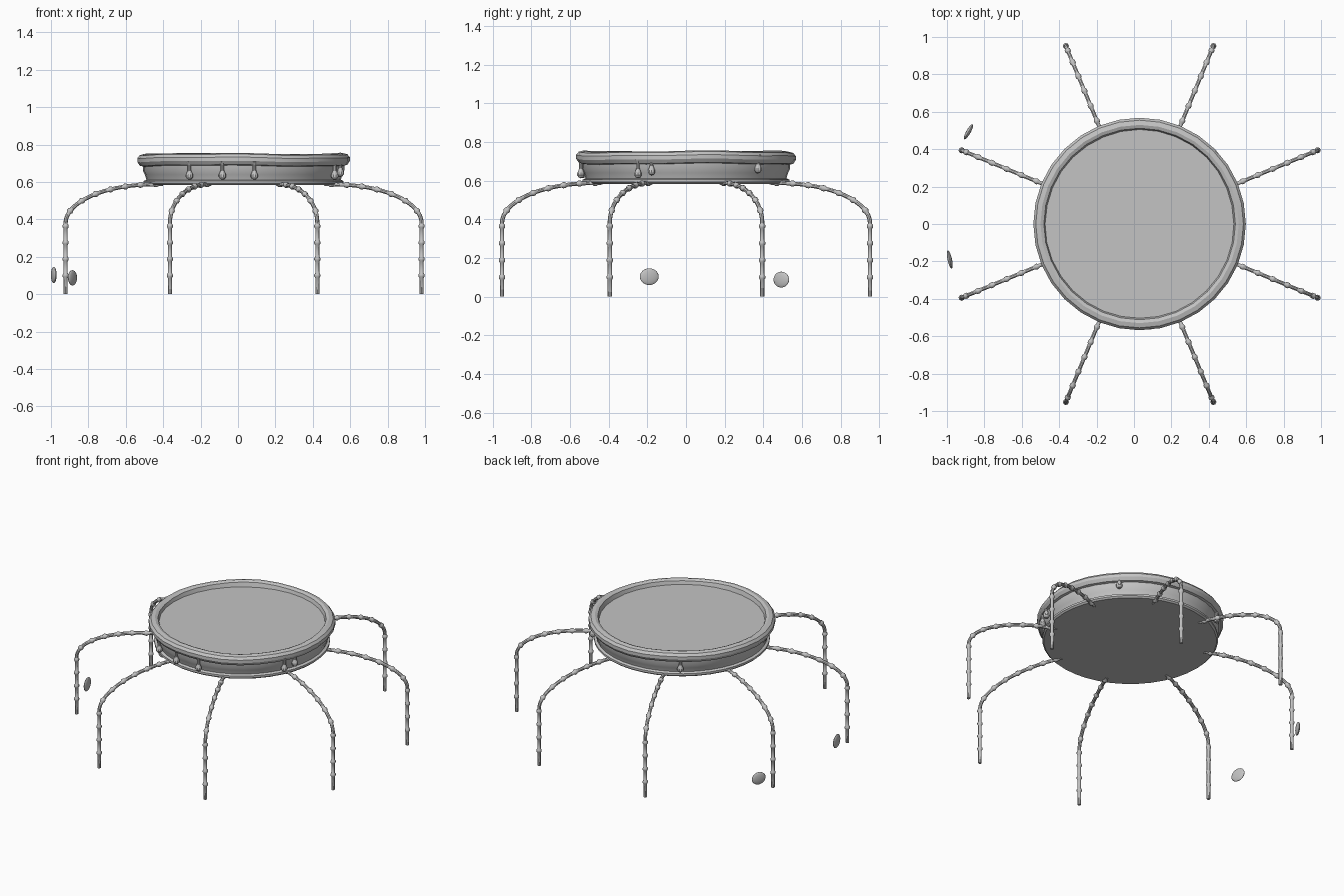
import bpy, bmesh, math
from mathutils import Matrix, Vector

cube = bpy.data.objects.get("Cube")
if cube:
    bpy.data.objects.remove(cube, do_unlink=True)

CENTRE = Vector((0.03, 0, 0))
GREY = (0.55, 0.55, 0.55, 1)

grey = bpy.data.materials.new("plain_grey")
grey.use_nodes = True
grey.diffuse_color = GREY
grey.node_tree.nodes["Principled BSDF"].inputs["Base Color"].default_value = GREY


def add_object(name, data, location):
    obj = bpy.data.objects.new(name, data)
    obj.location = location
    data.materials.append(grey)
    bpy.context.collection.objects.link(obj)
    bpy.ops.object.select_all(action='DESELECT')
    obj.select_set(True)
    bpy.context.view_layer.objects.active = obj
    return obj


def lathe(name, profile, sides, location, wobble=0):
    """Turn an (r, z) profile about z, with a slight hand-made wobble."""
    bm = bmesh.new()
    verts = [bm.verts.new((r, 0, z)) for r, z in profile]
    edges = [bm.edges.new(pair) for pair in zip(verts, verts[1:])]
    bmesh.ops.spin(bm, geom=verts + edges, cent=(0, 0, 0), axis=(0, 0, 1),
                   angle=math.tau, steps=sides, use_duplicate=False)
    bmesh.ops.remove_doubles(bm, verts=bm.verts, dist=0.0001)
    bmesh.ops.recalc_face_normals(bm, faces=bm.faces)
    for v in bm.verts:
        a = math.atan2(v.co.y, v.co.x)
        v.co.z += wobble * (math.sin(3 * a + 1) + 0.6 * math.sin(7 * a))
    mesh = bpy.data.meshes.new(name)
    bm.to_mesh(mesh)
    bm.free()
    obj = add_object(name, mesh, location)
    bpy.ops.object.shade_smooth_by_angle(angle=math.radians(30))
    return obj


# Shallow round body with a foot flange
lathe("round_body", [(0, 0.583), (0.525, 0.583), (0.535, 0.592), (0.535, 0.605),
                     (0.52, 0.612), (0.528, 0.64), (0.538, 0.66), (0.54, 0.70),
                     (0.52, 0.72), (0, 0.72)], 40, CENTRE)

# Rolled rim, slightly uneven
lathe("rolled_rim", [(0.535, 0.685), (0.555, 0.69), (0.568, 0.71), (0.568, 0.73),
                     (0.555, 0.746), (0.53, 0.752), (0.512, 0.745), (0.503, 0.715),
                     (0.535, 0.685)], 32, CENTRE, 0.003)

# Hanging drops below the rim
drop_profile = [(0, 0.612), (0.012, 0.616), (0.020, 0.628), (0.020, 0.638),
                (0.013, 0.652), (0.009, 0.665), (0.009, 0.69), (0.02, 0.708), (0, 0.712)]
for i, (angle, lift) in enumerate([(238, 0), (258, 0), (276, 0), (333, 0),
                                   (341, 0.015), (43, 0.025), (124, 0.01)]):
    a = math.radians(angle)
    spot = Vector((math.cos(a), math.sin(a), 0)) * 0.547
    lathe(f"hanging_drop_{i + 1}", drop_profile, 10, CENTRE + spot + Vector((0, 0, lift)))


# Jointed legs: quarter arch outward, then straight to the ground
def leg_points():
    path = [Vector((1.03, 0, 0)), Vector((1.03, 0, 0.38))]
    for k in range(1, 25):
        t = k / 24 * math.pi / 2
        path.append(Vector((0.52 + 0.51 * math.cos(t), 0, 0.38 + 0.207 * math.sin(t))))
    path.append(Vector((0.47, 0, 0.589)))
    lengths = [0]
    for p, q in zip(path, path[1:]):
        lengths.append(lengths[-1] + (q - p).length)
    stations = [(s, 1) for s in lengths]
    knot = 0.10
    while knot < lengths[-1] - 0.02:
        stations = [st for st in stations if abs(st[0] - knot) > 0.016]
        stations += [(knot - 0.013, 1), (knot - 0.005, 1.5), (knot + 0.005, 1.5), (knot + 0.013, 1)]
        knot += 0.088
    for s, radius in sorted(stations):
        i = max(j for j in range(len(path) - 1) if lengths[j] <= s)
        f = (s - lengths[i]) / (lengths[i + 1] - lengths[i])
        yield path[i].lerp(path[i + 1], f), radius


points = list(leg_points())
for n in range(8):
    curve = bpy.data.curves.new(f"jointed_leg_{n + 1}", 'CURVE')
    curve.dimensions = '3D'
    curve.bevel_depth = 0.011
    curve.bevel_resolution = 2
    curve.use_fill_caps = True
    spline = curve.splines.new('POLY')
    spline.points.add(len(points) - 1)
    turn = Matrix.Rotation(math.radians(22.5 + 45 * n), 3, 'Z')
    for point, (co, radius) in zip(spline.points, points):
        point.co = (*(turn @ co), 1)
        point.radius = radius
    add_object(curve.name, curve, CENTRE)
    bpy.ops.object.convert(target='MESH')
    bpy.ops.object.shade_smooth_by_angle(angle=math.radians(40))

# Two loose flattened pebbles beside the legs
for name, place, size, heading in [
        ("front_pebble", (-0.985, -0.19, 0.103), (0.05, 0.012, 0.043), -78),
        ("back_pebble", (-0.885, 0.493, 0.088), (0.046, 0.012, 0.041), 61)]:
    bpy.ops.mesh.primitive_uv_sphere_add(segments=20, ring_count=12, radius=1, location=place,
                                         rotation=(0, 0, math.radians(heading)))
    pebble = bpy.context.object
    pebble.name = name
    pebble.scale = size
    pebble.data.materials.append(grey)
    bpy.ops.object.shade_smooth()
